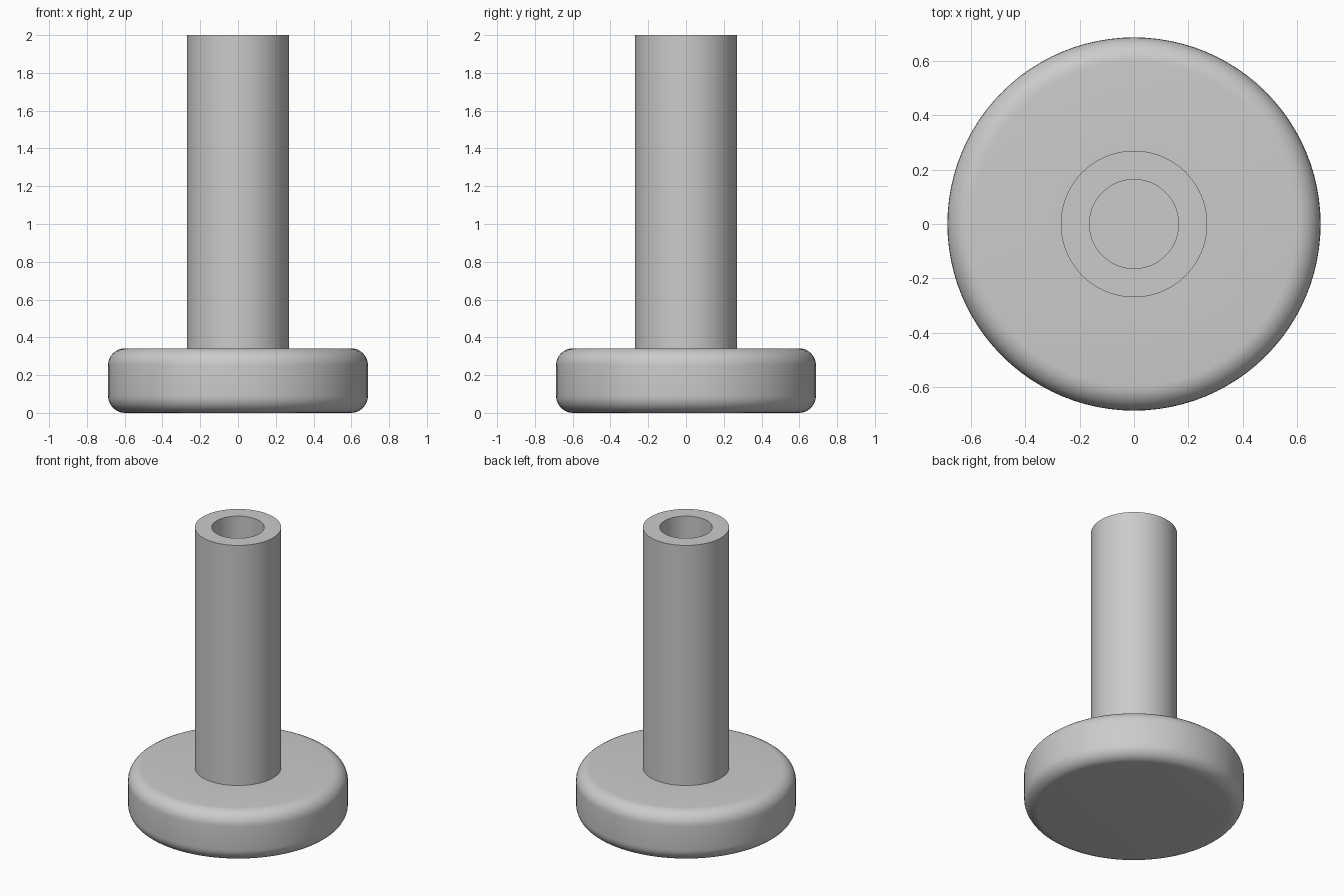
import bpy
import bmesh
import math
from mathutils import Vector

SEGMENTS = 96

cube = bpy.data.objects.get("Cube")
if cube:
    bpy.data.objects.remove(cube, do_unlink=True)

# Single plain grey finish
grey = bpy.data.materials.new("plain_grey")
grey.use_nodes = True
colour = (0.6, 0.6, 0.6, 1.0)
grey.diffuse_color = colour
grey.node_tree.nodes["Principled BSDF"].inputs["Base Color"].default_value = colour


def fillet(cx, cz, r, start, steps=8):
    """Quarter-circle of (radius, height) points, counter-clockwise from start."""
    angles = [start + math.pi / 2 * i / steps for i in range(steps + 1)]
    return [(cx + r * math.cos(a), cz + r * math.sin(a)) for a in angles]


def lathe(name, profile):
    """Revolve a profile of (radius, height) points around the z axis."""
    bm = bmesh.new()
    verts = [bm.verts.new((r, 0, z)) for r, z in profile]
    edges = [bm.edges.new(pair) for pair in zip(verts, verts[1:])]
    bmesh.ops.spin(bm, geom=verts + edges, cent=Vector(), axis=(0, 0, 1),
                   angle=math.tau, steps=SEGMENTS)
    bmesh.ops.remove_doubles(bm, verts=bm.verts, dist=1e-5)
    bmesh.ops.recalc_face_normals(bm, faces=bm.faces)
    mesh = bpy.data.meshes.new(name)
    bm.to_mesh(mesh)
    bm.free()
    mesh.materials.append(grey)
    obj = bpy.data.objects.new(name, mesh)
    bpy.context.collection.objects.link(obj)
    bpy.ops.object.select_all(action='DESELECT')
    obj.select_set(True)
    bpy.context.view_layer.objects.active = obj
    bpy.ops.object.shade_smooth_by_angle(angle=math.radians(30))
    return obj


base_radius, base_top, rounding = 0.688, 0.342, 0.09
stem_radius, bore_radius, stem_top = 0.27, 0.164, 2.0

# Rounded disc foot, hollow stem and closed bore floor in one turned body
inner = base_radius - rounding
lathe("round_foot_with_hollow_stem",
      [(0, 0)]
      + fillet(inner, rounding, rounding, -math.pi / 2)
      + fillet(inner, base_top - rounding, rounding, 0)
      + [(stem_radius, base_top), (stem_radius, stem_top),
         (bore_radius, stem_top), (bore_radius, base_top), (0, base_top)])
